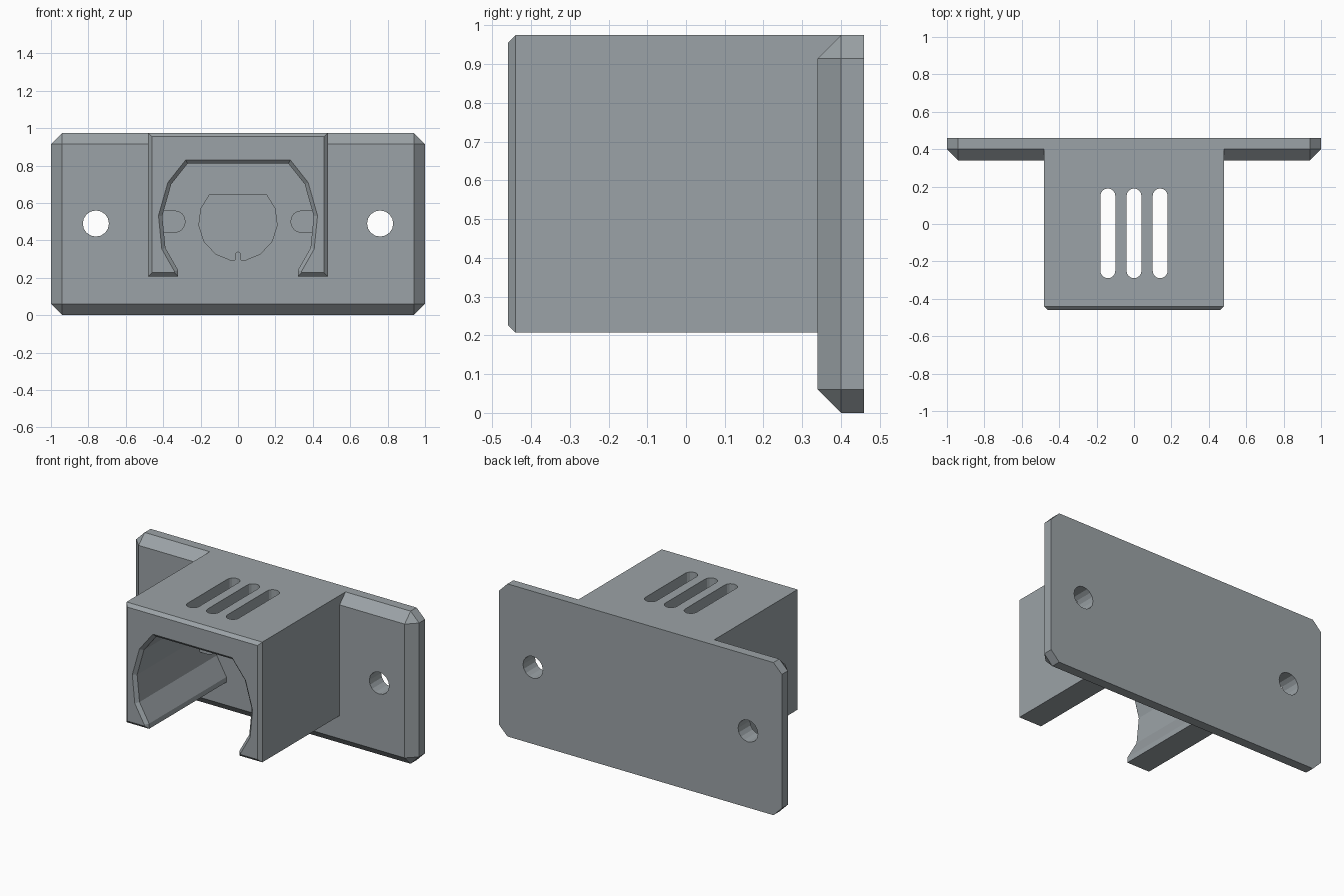
import bpy, bmesh
from math import sin, cos, radians

if "Cube" in bpy.data.objects:
    bpy.data.objects.remove(bpy.data.objects["Cube"])

FRONT, PLATE, STEP, BACK, TOP = -0.46, 0.34, 0.40, 0.46, 0.975


def prism(name, pts, a, b, axis='Y', chamfer=0):
    """Extrude a 2D outline from a to b along Y (outline in x,z) or Z (outline in x,y)."""
    bm = bmesh.new()
    place = (lambda p, d: (p[0], d, p[1])) if axis == 'Y' else (lambda p, d: (p[0], p[1], d))
    lo = [bm.verts.new(place(p, a)) for p in pts]
    hi = [bm.verts.new(place(p, b)) for p in pts]
    face = bm.faces.new(lo)
    bm.faces.new(hi[::-1])
    for i in range(len(pts)):
        j = (i + 1) % len(pts)
        bm.faces.new((lo[j], lo[i], hi[i], hi[j]))
    bmesh.ops.recalc_face_normals(bm, faces=bm.faces)
    if chamfer:
        bmesh.ops.bevel(bm, geom=list(face.edges), offset=chamfer, segments=1,
                        affect='EDGES', profile=0.5)
    return finish(name, bm)


# Dark slate grey
slate = bpy.data.materials.new('slate_grey')
slate.diffuse_color = (0.33, 0.365, 0.385, 1)
slate.use_nodes = True
slate.node_tree.nodes["Principled BSDF"].inputs["Base Color"].default_value = slate.diffuse_color


def finish(name, bm):
    me = bpy.data.meshes.new(name)
    bm.to_mesh(me)
    bm.free()
    me.materials.append(slate)
    ob = bpy.data.objects.new(name, me)
    bpy.context.collection.objects.link(ob)
    return ob


def arc(cx, cy, r, a0, a1, n):
    return [(cx + r * cos(radians(a0 + (a1 - a0) * i / n)),
             cy + r * sin(radians(a0 + (a1 - a0) * i / n))) for i in range(n + 1)]


def combine(target, tool, op):
    mod = target.modifiers.new(op, 'BOOLEAN')
    mod.operation, mod.object, mod.solver = op, tool, 'EXACT'
    bpy.context.view_layer.objects.active = target
    bpy.ops.object.modifier_apply(modifier=mod.name)
    bpy.data.objects.remove(tool)


# Wall plate: box with every edge chamfered except the back rim
bm = bmesh.new()
bmesh.ops.create_cube(bm, size=1)
for v in bm.verts:
    v.co = (v.co.x * 2, PLATE + (v.co.y + 0.5) * (BACK - PLATE), (v.co.z + 0.5) * TOP)
edges = [e for e in bm.edges if any(v.co.y < STEP for v in e.verts)]
bmesh.ops.bevel(bm, geom=edges, offset=0.06, segments=1, affect='EDGES', profile=0.5)
mount = finish('wall_mount', bm)

# Holder housing: box with a faceted tunnel open at the bottom, front edges chamfered
half = [(0.48, TOP), (0.48, 0.207), (0.32, 0.207), (0.32, 0.24),
        (0.388, 0.36), (0.405, 0.53), (0.357, 0.70), (0.27, 0.81)]
outline = half + [(-x, z) for x, z in reversed(half)]
combine(mount, prism('housing', outline, FRONT, STEP, chamfer=0.02), 'UNION')

# Rounded latch pegs on the tunnel side walls
for s in (-1, 1):
    peg = [(s * x, z) for x, z in arc(0.34, 0.50, 0.06, 90, 270, 8)]
    peg += [(s * 0.45, 0.44), (s * 0.45, 0.56)]
    combine(mount, prism('latch_peg', peg, 0.18, 0.37), 'UNION')

# Screw holes
for s in (-1, 1):
    hole = arc(s * 0.76, 0.49, 0.07, 0, 337.5, 15)
    combine(mount, prism('screw_hole', hole, 0.2, 0.6), 'DIFFERENCE')

# Vent slots in the roof
for x in (-0.14, 0, 0.14):
    slot = arc(x, 0.15, 0.04, 0, 180, 8) + arc(x, -0.25, 0.04, 180, 360, 8)
    combine(mount, prism('vent_slot', slot, 0.7, 1.1, axis='Z'), 'DIFFERENCE')

# Flat-topped round socket recess with a small key at the bottom
right = [(0.015, 0.295)] + arc(0, 0.50, 0.21, -80, 44, 5)
key = arc(0, 0.325, 0.015, 180, 0, 6)
recess = key + right + [(-x, z) for x, z in reversed(right)]
combine(mount, prism('socket_recess', recess, 0.30, STEP), 'DIFFERENCE')
